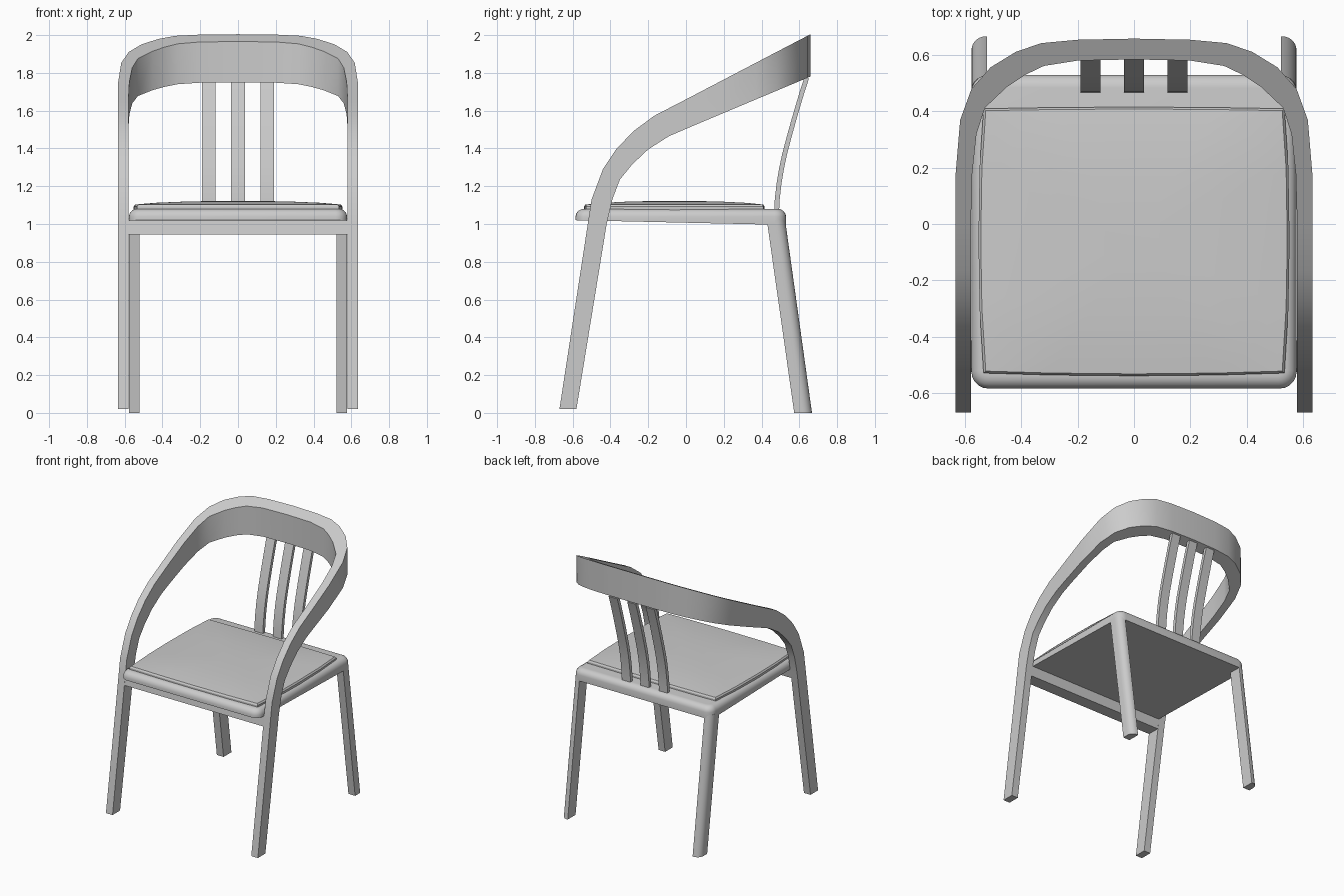
import bpy, bmesh, math

if "Cube" in bpy.data.objects:
    bpy.data.objects.remove(bpy.data.objects["Cube"])


def loft(name, rings, smooth=True, angle=35):
    """Skin closed rings of equal length and cap both ends."""
    bm = bmesh.new()
    loops = [[bm.verts.new(p) for p in r] for r in rings]
    n = len(loops[0])
    for a, b in zip(loops, loops[1:]):
        for i in range(n):
            j = (i + 1) % n
            bm.faces.new((a[i], a[j], b[j], b[i]))
    bm.faces.new(loops[0])
    bm.faces.new(loops[-1])
    bmesh.ops.recalc_face_normals(bm, faces=bm.faces)
    me = bpy.data.meshes.new(name)
    bm.to_mesh(me)
    bm.free()
    ob = bpy.data.objects.new(name, me)
    bpy.context.collection.objects.link(ob)
    if smooth:
        bpy.ops.object.select_all(action='DESELECT')
        bpy.context.view_layer.objects.active = ob
        ob.select_set(True)
        bpy.ops.object.shade_smooth_by_angle(angle=math.radians(angle))
    return ob


def rounded_rect(hx, y0, y1, r, seg=5):
    pts = []
    for cx, cy, a0 in ((hx - r, y1 - r, 0), (r - hx, y1 - r, 90),
                       (r - hx, y0 + r, 180), (hx - r, y0 + r, 270)):
        for k in range(seg + 1):
            a = math.radians(a0 + 90 * k / seg)
            pts.append((cx + r * math.cos(a), cy + r * math.sin(a)))
    return pts


# Bow frame: front legs sweep up into arms and the curved backrest
def z_top(y):
    return 1.66 + 0.523 * y


def z_low(y):
    return 1.504 + 0.42 * y


XO, XI = 0.635, 0.58
# side profile: leading edge (y, z), trailing edge (y, z)
leg = [(-.67, .02, -.58, .02), (-.52, 1.0, -.42, 1.0), (-.50, 1.13, -.39, 1.13),
       (-.44, 1.29, -.35, 1.235), (-.37, 1.395, -.285, 1.315),
       (-.28, 1.49, -.20, 1.395), (-.17, 1.572, -.09, 1.465),
       (0, 1.66, .015, 1.51)]
# plan profile: outer (x, y), inner (x, y)
plan = [(.634, .18, .575, .18), (.618, .37, .56, .32), (.578, .48, .53, .413),
        (.51, .557, .452, .487), (.42, .612, .387, .53), (.33, .643, .32, .562),
        (.2, .655, .2, .581), (0, .659, 0, .585)]
half = [[(XO, f, fz), (XI, f, fz), (XI, b, bz), (XO, b, bz)] for f, fz, b, bz in leg]
half += [[(xo, yo, z_top(yo)), (xi, yi, z_top(yi)),
          (xi, yi, z_low(yi)), (xo, yo, z_low(yo))] for xo, yo, xi, yi in plan]
other = [[(-x, y, z) for x, y, z in r] for r in reversed(half[:-1])]
loft("bow_frame", half + other)

# Seat board with rounded corners and top edge, slightly tapered underside
Y0, Y1 = -.585, .53
rings = []
for inset, z in ((0, None), (0, 1.04), (.004, 1.055), (.014, 1.069), (.03, 1.078), (.045, 1.08)):
    pts = rounded_rect(.578 - inset, Y0 + inset, Y1 - inset, .06 - inset * .8)
    rings.append([(x, y, 1.02 - .025 * (y - Y0) / (Y1 - Y0) if z is None else z)
                  for x, y in pts])
loft("seat", rings, angle=40)

# Thin domed cushion
edge = [(0, -.54), (.3, -.537), (.535, -.53), (.549, -.3), (.553, -.06), (.549, .2),
        (.535, .41), (.3, .414), (0, .416)]
edge += [(-x, y) for x, y in reversed(edge[1:-1])]
rings = [[(x * s, (y + .06) * s - .06, z) for x, y in edge]
         for s, z in ((1, 1.075), (1, 1.092), (.985, 1.103), (.8, 1.112), (.5, 1.119), (.2, 1.122))]
loft("seat_cushion", rings, angle=25)

# Rail between the front legs, leaning with them
loft("front_rail", [[(x, -.527, .945), (x, -.431, .945), (x, -.415, 1.03), (x, -.514, 1.03)]
                    for x in (-.581, .581)], smooth=False)

# Splayed rear legs, rounded on the outer back corner
for s, side in ((-1, "left"), (1, "right")):
    rings = []
    for y0, y1, z in ((.573, .667, 0), (.428, .525, 1.02)):
        sec = [(.522, y1), (.522, y0), (.578, y0)]
        for k in range(7):
            a = math.radians(90 * k / 6)
            sec.append((.528 + .05 * math.cos(a), y1 - .05 + .05 * math.sin(a)))
        rings.append([(s * x, y, z) for x, y in sec])
    loft("rear_leg_" + side, rings)

# Three curved back slats
curve = [(.466, 1.05), (.47, 1.13), (.479, 1.21), (.492, 1.29), (.509, 1.37), (.53, 1.45),
         (.552, 1.53), (.575, 1.61), (.602, 1.7), (.625, 1.77)]
for i, c in enumerate((-.155, 0, .155)):
    loft("back_slat_%d" % (i + 1),
         [[(c - .036, y, z), (c + .036, y, z), (c + .036, y + .026, z), (c - .036, y + .026, z)]
          for y, z in curve])
